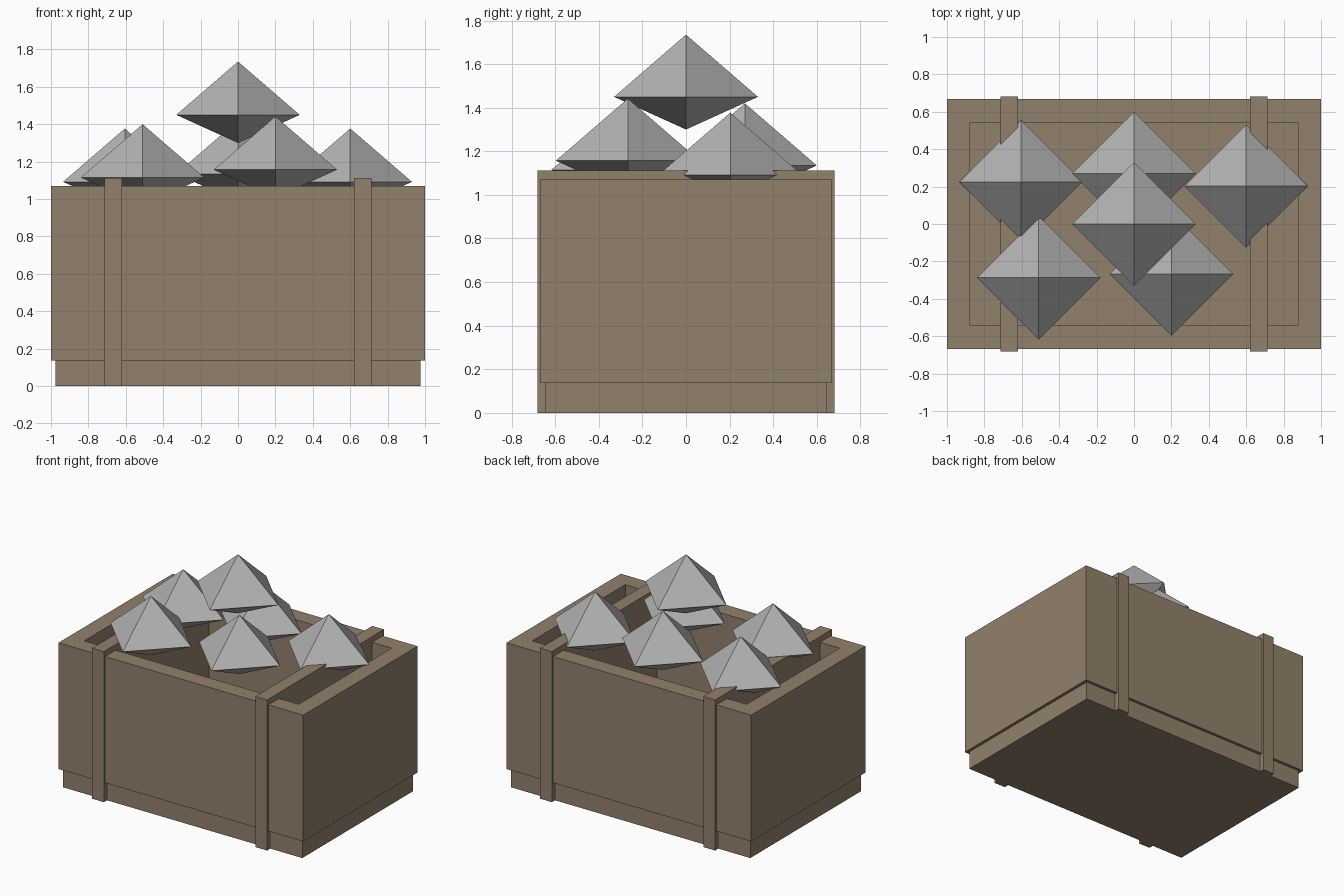
import bpy
import bmesh
from mathutils import Matrix

cube = bpy.data.objects.get("Cube")
if cube:
    bpy.data.objects.remove(cube, do_unlink=True)


def make_material(name, rgb):
    mat = bpy.data.materials.new(name)
    mat.use_nodes = True
    mat.diffuse_color = (*rgb, 1)
    mat.node_tree.nodes["Principled BSDF"].inputs["Base Color"].default_value = (*rgb, 1)
    return mat


wood = make_material("brown wood", (0.29, 0.22, 0.15))
stone = make_material("grey stone", (0.45, 0.45, 0.45))


def finish(name, bm, mat):
    bmesh.ops.recalc_face_normals(bm, faces=bm.faces)
    mesh = bpy.data.meshes.new(name)
    bm.to_mesh(mesh)
    bm.free()
    mesh.materials.append(mat)
    obj = bpy.data.objects.new(name, mesh)
    bpy.context.collection.objects.link(obj)
    return obj


def box_mesh(x, half_x, half_y, bottom, top):
    bm = bmesh.new()
    place = Matrix.Translation((x, 0, (bottom + top) / 2))
    size = Matrix.Diagonal((2 * half_x, 2 * half_y, top - bottom, 1))
    bmesh.ops.create_cube(bm, size=1, matrix=place @ size)
    return bm


# Open crate body: the top face is inset and pushed down to hollow it out
RIM, WALL, FLOOR = 1.07, 0.175, 0.16
bm = box_mesh(0, 1.0, 0.667, 0.137, RIM)
top = max(bm.faces, key=lambda f: f.calc_center_median().z)
bmesh.ops.inset_region(bm, faces=[top], thickness=WALL)
well = bmesh.ops.extrude_face_region(bm, geom=[top])
bmesh.ops.translate(bm, vec=(0, 0, FLOOR - RIM),
                    verts=[g for g in well["geom"] if isinstance(g, bmesh.types.BMVert)])
if top.is_valid:
    bmesh.ops.delete(bm, geom=[top], context="FACES_ONLY")
finish("crate_body", bm, wood)

# Recessed plinth under the body
finish("crate_base", box_mesh(0, 0.977, 0.645, 0, 0.137), wood)

# Upright divider boards that stand proud of the crate
for side, sign in (("left", 1), ("right", -1)):
    finish(f"{side}_divider", box_mesh(sign * 0.667, 0.048, 0.682, 0, 1.112), wood)

# Pointed stones piled in the crate, each a tall pyramid over a shallow one
RADIUS, PEAK, KEEL = 0.33, 0.285, 0.15
pile = {
    "top_stone": (0, 0, 1.45),
    "back_right_stone": (-0.605, 0.225, 1.092),
    "back_middle_stone": (0, 0.27, 1.135),
    "back_left_stone": (0.6, 0.203, 1.092),
    "front_right_stone": (-0.51, -0.287, 1.115),
    "front_left_stone": (0.2, -0.267, 1.157),
}
for name, centre in pile.items():
    bm = bmesh.new()
    ring = [bm.verts.new((RADIUS * x, RADIUS * y, 0))
            for x, y in ((1, 0), (0, 1), (-1, 0), (0, -1))]
    for height in (PEAK, -KEEL):
        tip = bm.verts.new((0, 0, height))
        for i in range(4):
            bm.faces.new((ring[i], ring[(i + 1) % 4], tip))
    finish(name, bm, stone).location = centre
